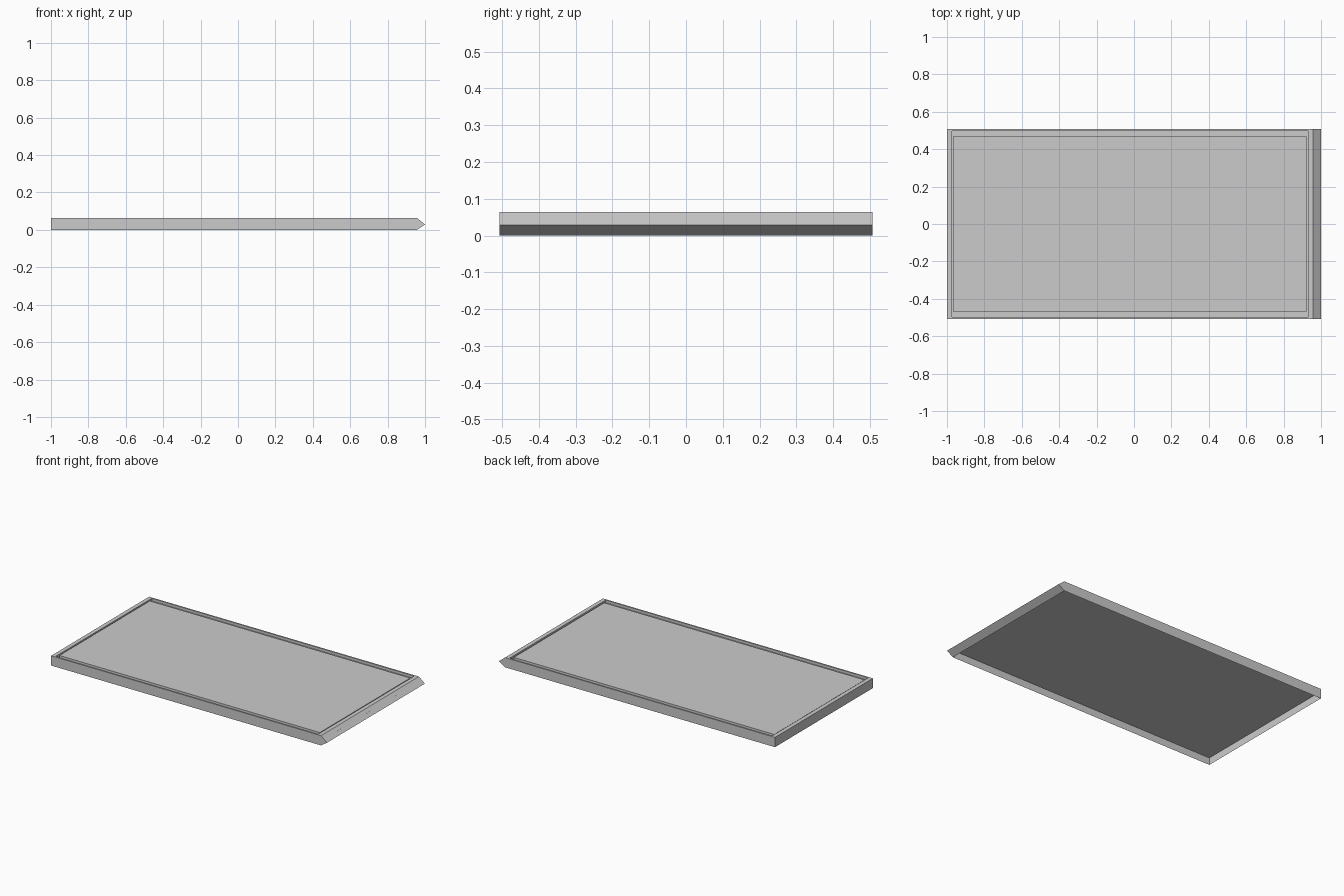
import bpy, bmesh

if "Cube" in bpy.data.objects:
    bpy.data.objects.remove(bpy.data.objects["Cube"])

W, TOP, FLOOR = 0.507, 0.064, 0.047      # half depth, rim height, underside sheet height


def make(name, build):
    bm = bmesh.new()
    build(bm)
    me = bpy.data.meshes.new(name)
    bm.to_mesh(me)
    bm.free()
    ob = bpy.data.objects.new(name, me)
    bpy.context.collection.objects.link(ob)
    return ob


def ring(bm, x0, x1, y, z):
    return [bm.verts.new(p) for p in ((x0, -y, z), (x1, -y, z), (x1, y, z), (x0, y, z))]


def bridge(bm, a, b):
    for i in range(4):
        j = (i + 1) % 4
        bm.faces.new((a[i], a[j], b[j], b[i]))


# Outer frame: open-bottomed skirt with a pointed right end, flat rim, inner step
def frame(bm):
    base = ring(bm, -1, 0.957, W, 0)
    rim = ring(bm, -1, 0.957, W, TOP)
    r0 = bm.verts.new((1, -W, 0.029))
    r1 = bm.verts.new((1, W, 0.029))
    bm.faces.new((base[0], base[1], r0, rim[1], rim[0]))
    bm.faces.new((base[1], base[2], r1, r0))
    bm.faces.new((r0, r1, rim[2], rim[1]))
    bm.faces.new((base[2], base[3], rim[3], rim[2], r1))
    bm.faces.new((base[3], base[0], rim[0], rim[3]))
    inner = ring(bm, -0.973, 0.93, 0.497, TOP)
    bridge(bm, rim, inner)
    bridge(bm, inner, ring(bm, -0.973, 0.93, 0.497, FLOOR))


# Underside sheet, also the bottom of the groove
def sheet(bm):
    bm.faces.new(ring(bm, -1, 0.978, W, FLOOR)[::-1])


# Raised centre panel
def panel(bm):
    low = ring(bm, -0.967, 0.921, 0.468, FLOOR)
    high = ring(bm, -0.967, 0.921, 0.468, 0.06)
    bridge(bm, low, high)
    bm.faces.new(high)


make("outer_frame", frame)
make("underside_sheet", sheet)
make("centre_panel", panel)
